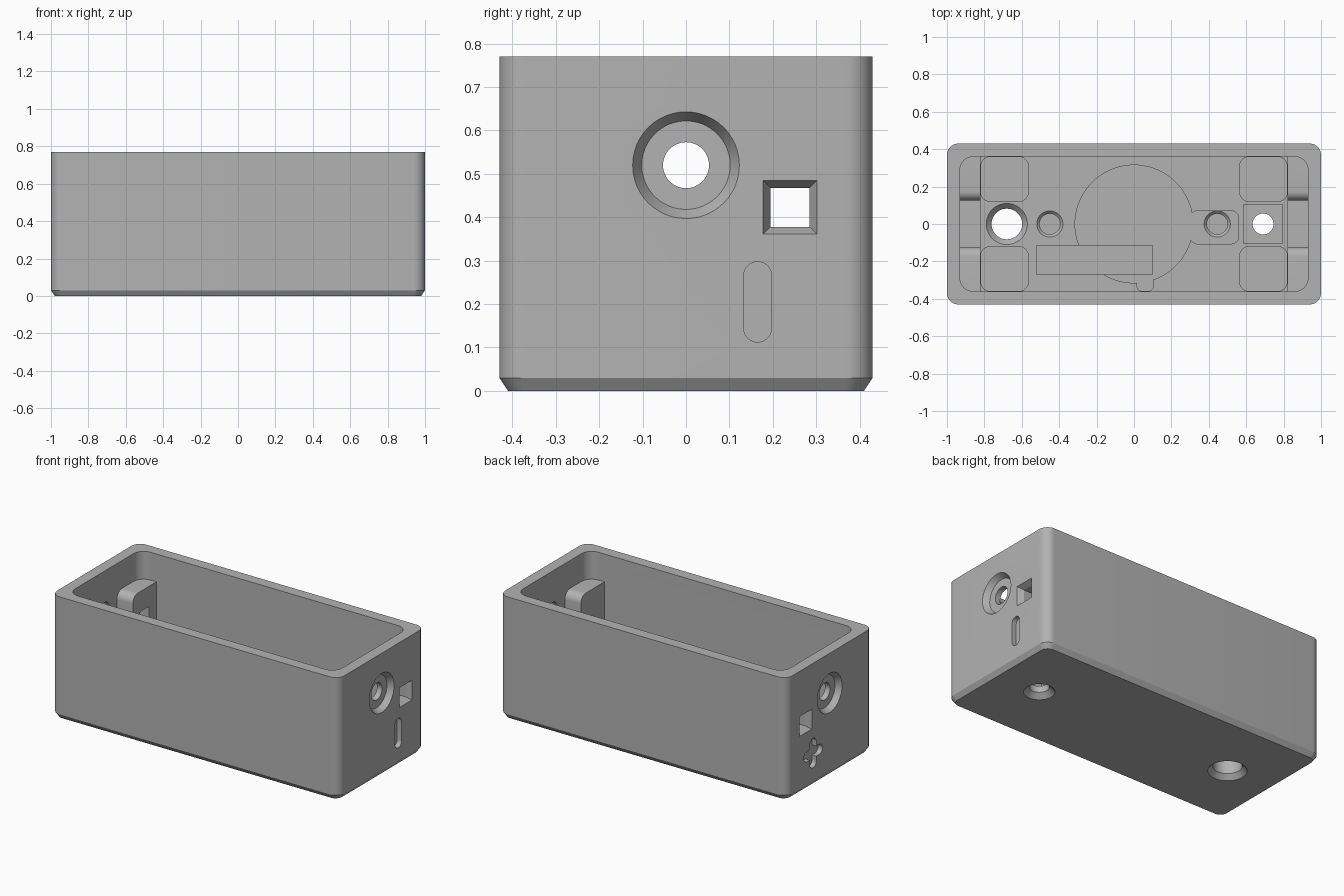
import bpy, bmesh, math

if "Cube" in bpy.data.objects:
    bpy.data.objects.remove(bpy.data.objects["Cube"], do_unlink=True)

WALL_TOP, LEDGE, FLOOR, POCKET = 0.77, 0.595, 0.2, 0.12
ABOVE = 0.9

grey = bpy.data.materials.new("plain grey")
grey.use_nodes = True
grey.diffuse_color = (0.45, 0.45, 0.45, 1)
grey.node_tree.nodes["Principled BSDF"].inputs["Base Color"].default_value = (0.45, 0.45, 0.45, 1)


def rounded(hu, hv, r=0.0, cu=0.0, cv=0.0, seg=10):
    """Rectangle outline with round corners; a circle when r equals both halves."""
    pts = []
    for k, (su, sv) in enumerate([(1, 1), (-1, 1), (-1, -1), (1, -1)]):
        steps = range(seg + 1) if r else range(1)
        for i in steps:
            a = math.pi / 2 * (k + i / seg)
            pts.append((cu + su * (hu - r) + r * math.cos(a),
                        cv + sv * (hv - r) + r * math.sin(a)))
    # drop repeated points where two corner arcs meet
    return [p for i, p in enumerate(pts) if math.dist(p, pts[i - 1]) > 1e-5]


def disc(r, cu=0.0, cv=0.0):
    return rounded(r, r, r, cu, cv, 12)


def loft(name, sections, axis="Z"):
    """Solid through outlines placed at given positions along an axis."""
    bm = bmesh.new()
    rings = []
    for outline, w in sections:
        rings.append([bm.verts.new((u, v, w) if axis == "Z" else (w, u, v))
                      for u, v in outline])
    for lo, hi in zip(rings, rings[1:]):
        for i in range(len(lo)):
            bm.faces.new((lo[i - 1], lo[i], hi[i], hi[i - 1]))
    bm.faces.new(rings[0])
    bm.faces.new(rings[-1])
    bmesh.ops.recalc_face_normals(bm, faces=bm.faces)
    mesh = bpy.data.meshes.new(name)
    bm.to_mesh(mesh)
    bm.free()
    mesh.materials.append(grey)
    obj = bpy.data.objects.new(name, mesh)
    bpy.context.collection.objects.link(obj)
    return obj


def cut(name, sections, axis="Z"):
    """Subtract a lofted solid from the case."""
    tool = loft(name, sections, axis)
    mod = case.modifiers.new(name, "BOOLEAN")
    mod.operation, mod.solver, mod.object = "DIFFERENCE", "EXACT", tool
    bpy.ops.object.modifier_apply(modifier=name)
    bpy.data.objects.remove(tool, do_unlink=True)


def pocket(name, outline, bottom=POCKET):
    cut(name, [(outline, bottom), (outline, FLOOR + 0.05)])


# Outer shell with a chamfered foot
case = loft("case", [(rounded(0.98, 0.41, 0.045), 0),
                     (rounded(1, 0.43, 0.06), 0.03),
                     (rounded(1, 0.43, 0.06), WALL_TOP)])
bpy.context.view_layer.objects.active = case
case.select_set(True)

# Upper cavity, and the deep cavity between the end brackets
upper = rounded(0.93, 0.36, 0.07)
cut("upper_cavity", [(upper, LEDGE), (upper, ABOVE)])
deep = rounded(0.82, 0.36)
cut("deep_cavity", [(deep, FLOOR), (deep, LEDGE + 0.1)])

# Notch splitting each bracket, with rounded shoulders
side = [(0.125, 0.3)]
for i in range(9):
    a = math.pi / 2 * i / 8
    side.append((0.175 - 0.05 * math.cos(a), LEDGE - 0.05 + 0.05 * math.sin(a)))
side.append((0.175, LEDGE + 0.02))
notch = side + [(-y, z) for y, z in reversed(side)]
cut("bracket_notch", [(notch, -0.93), (notch, 0.93)], "X")

# Socket, square window and polarity mark in each end
for s in (1, -1):
    y, z = 0, 0.52
    cut("socket_hole", [(disc(0.123, y, z), s * 1.02), (disc(0.123, y, z), s),
                        (disc(0.102, y, z), s * 0.965), (disc(0.053, y, z), s * 0.965),
                        (disc(0.053, y, z), s * 0.9)], "X")
    y, z = 0.24, 0.423
    big, small = rounded(0.062, 0.062, 0, y, z), rounded(0.045, 0.045, 0, y, z)
    cut("square_window", [(big, s * 1.02), (big, s), (small, s * 0.965), (small, s * 0.8)], "X")
    marks = [(0.032, 0.0925)] + ([(0.0925, 0.032)] if s < 0 else [])
    for hu, hv in marks:
        bar = rounded(hu, hv, 0.032, 0.165, 0.205)
        cut("polarity_mark", [(bar, s * 0.97), (bar, s * 1.02)], "X")

# Corner pockets in the floor
for sx in (1, -1):
    for sy in (1, -1):
        pocket("corner_pocket", rounded(0.127, 0.119, 0.05, sx * 0.692, sy * 0.24))

# Central round pocket, long slot and the channels joining them
pocket("round_pocket", rounded(0.315, 0.315, 0.315, 0, 0, 24))
pocket("long_slot", rounded(0.31, 0.078, 0, -0.21, -0.193), POCKET - 0.03)
pocket("wire_notch", rounded(0.045, 0.04, 0.03, 0.06, -0.319))
pocket("side_pocket", rounded(0.13, 0.088, 0.04, 0.43, -0.018))
wire = disc(0.03, -0.24, POCKET + 0.04)
cut("wire_channel", [(wire, -0.6), (wire, -0.5)], "X")

# Blind holes in the floor
for x, top in ((-0.45, FLOOR), (0.445, POCKET)):
    cut("blind_hole", [(disc(0.055, x), 0.05), (disc(0.055, x), top - 0.015),
                       (disc(0.07, x), top), (disc(0.07, x), FLOOR + 0.05)])

# Countersunk through holes, the right one under a square nut pocket
cut("large_hole", [(disc(0.11, -0.68), -0.02), (disc(0.11, -0.68), 0),
                   (disc(0.082, -0.68), 0.03), (disc(0.082, -0.68), FLOOR - 0.03),
                   (disc(0.11, -0.68), FLOOR), (disc(0.11, -0.68), FLOOR + 0.05)])
pocket("nut_pocket", rounded(0.104, 0.104, 0, 0.69, 0), 0.07)
cut("small_hole", [(disc(0.088, 0.69), -0.02), (disc(0.088, 0.69), 0),
                   (disc(0.056, 0.69), 0.03), (disc(0.056, 0.69), FLOOR)])

bpy.ops.object.shade_smooth_by_angle(angle=math.radians(25))
